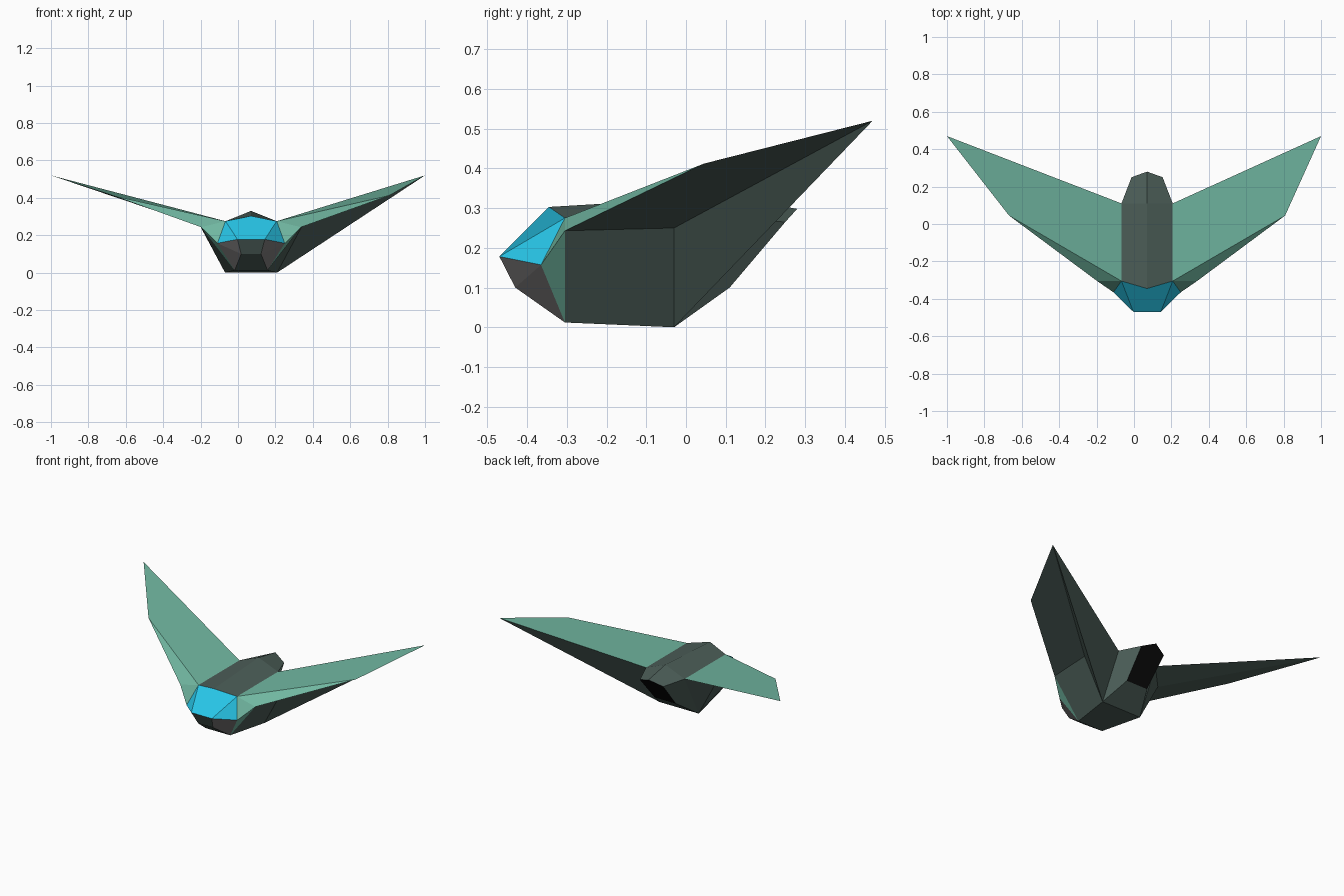
import bpy

if "Cube" in bpy.data.objects:
    bpy.data.objects.remove(bpy.data.objects["Cube"])

CX = 0.07  # centre line of the hull (the left wing is longer)


def mat(name, r, g, b):
    m = bpy.data.materials.new(name)
    m.diffuse_color = [(c / 255 / 12.92 if c < 11 else ((c / 255 + 0.055) / 1.055) ** 2.4)
                       for c in (r, g, b)] + [1.0]
    m.use_nodes = True
    m.node_tree.nodes["Principled BSDF"].inputs["Base Color"].default_value = m.diffuse_color
    return m


GREEN = mat("light_green", 112, 182, 160)
HULL = mat("dark_green_grey", 76, 94, 88)
GREY = mat("warm_grey", 124, 122, 122)
CYAN = mat("cyan_glass", 40, 200, 234)
BLACK = mat("black", 12, 12, 12)

# Named corners of one half: distance from the centre line, y, z
P = {
    "ridge_f": (0, -.345, .303), "ridge_m": (0, .11, .33), "ridge_r": (0, .28, .298),
    "roof_f": (.137, -.305, .275), "roof_r": (.137, .11, .275),
    "tail_t": (.083, .25, .265), "tail_b": (.075, .11, .10),
    "nose": (.073, -.47, .178), "chin": (.053, -.43, .10), "cheek": (.18, -.365, .157),
    "keel_f": (.088, -.305, .012), "keel_r": (.139, -.03, 0),
    "sill_f": (.267, -.305, .243), "sill_r": (.273, -.03, .25),
    "bend": (.738, .045, .412),
}


def corner(name, side):
    if name == "tip":
        return (side, .47, .52)
    x, y, z = P[name]
    return (CX + side * x, y, z)


def part(name, faces):
    """faces: (material, [(corner, side), ...]) listed anticlockwise from outside"""
    keys, polys, mats = [], [], []
    for m, loop in faces:
        if m not in mats:
            mats.append(m)
        for k in loop:
            if k not in keys:
                keys.append(k)
        polys.append([keys.index(k) for k in loop])
    me = bpy.data.meshes.new(name)
    me.from_pydata([corner(*k) for k in keys], [], polys)
    for m in mats:
        me.materials.append(m)
    for p, (m, _) in zip(me.polygons, faces):
        p.material_index = mats.index(m)
    ob = bpy.data.objects.new(name, me)
    bpy.context.collection.objects.link(ob)


def half(m, names, side):
    """face on one side, winding flipped for the left"""
    loop = [(n, 1 if n.startswith("ridge") else side) for n in names.split()]
    return (m, loop if side > 0 else loop[::-1])


def both(m, names):
    return [half(m, names, 1), half(m, names, -1)]


def across(m, a, b):
    """panel spanning the centre line from edge a to edge b"""
    return (m, [(a, -1), (b, -1), (b, 1), (a, 1)])


# gabled spine on top
part("spine", both(HULL, "ridge_f roof_f roof_r ridge_m")
     + both(HULL, "ridge_m roof_r tail_t ridge_r"))

# cockpit glass
part("canopy", [(CYAN, [("nose", -1), ("nose", 1), ("roof_f", 1), ("ridge_f", 1), ("roof_f", -1)])]
     + both(CYAN, "nose cheek roof_f"))

# lower nose with grey cheeks
part("lower_nose", [across(HULL, "nose", "chin"), across(HULL, "chin", "keel_f")]
     + both(GREY, "nose chin cheek") + both(GREY, "chin keel_f cheek"))

# collar behind the cockpit
part("collar", both(GREEN, "cheek keel_f sill_f") + both(GREEN, "cheek sill_f roof_f"))

# belly, sides and shoulder
part("hull", [across(HULL, "keel_f", "keel_r"), across(HULL, "keel_r", "tail_b")]
     + both(HULL, "keel_f keel_r sill_r sill_f")
     + both(HULL, "keel_r tail_b tail_t roof_r")
     + [half(HULL, "sill_r keel_r roof_r", -1)])

# dark exhaust plate
part("exhaust", [(BLACK, [("ridge_r", 1), ("tail_t", 1), ("tail_b", 1), ("tail_b", -1), ("tail_t", -1)])])

# wings: light top, dark underside; the right one is braced down to the keel
REAR = {1: ["sill_r keel_r tip", "keel_r roof_r tip"], -1: ["sill_r roof_r tip"]}
for side, name in ((1, "right_wing"), (-1, "left_wing")):
    part(name, [half(GREEN, "roof_f sill_f bend", side),
                half(GREEN, "roof_f bend tip roof_r", side),
                half(HULL, "sill_f sill_r tip bend", side)]
         + [half(HULL, f, side) for f in REAR[side]])
